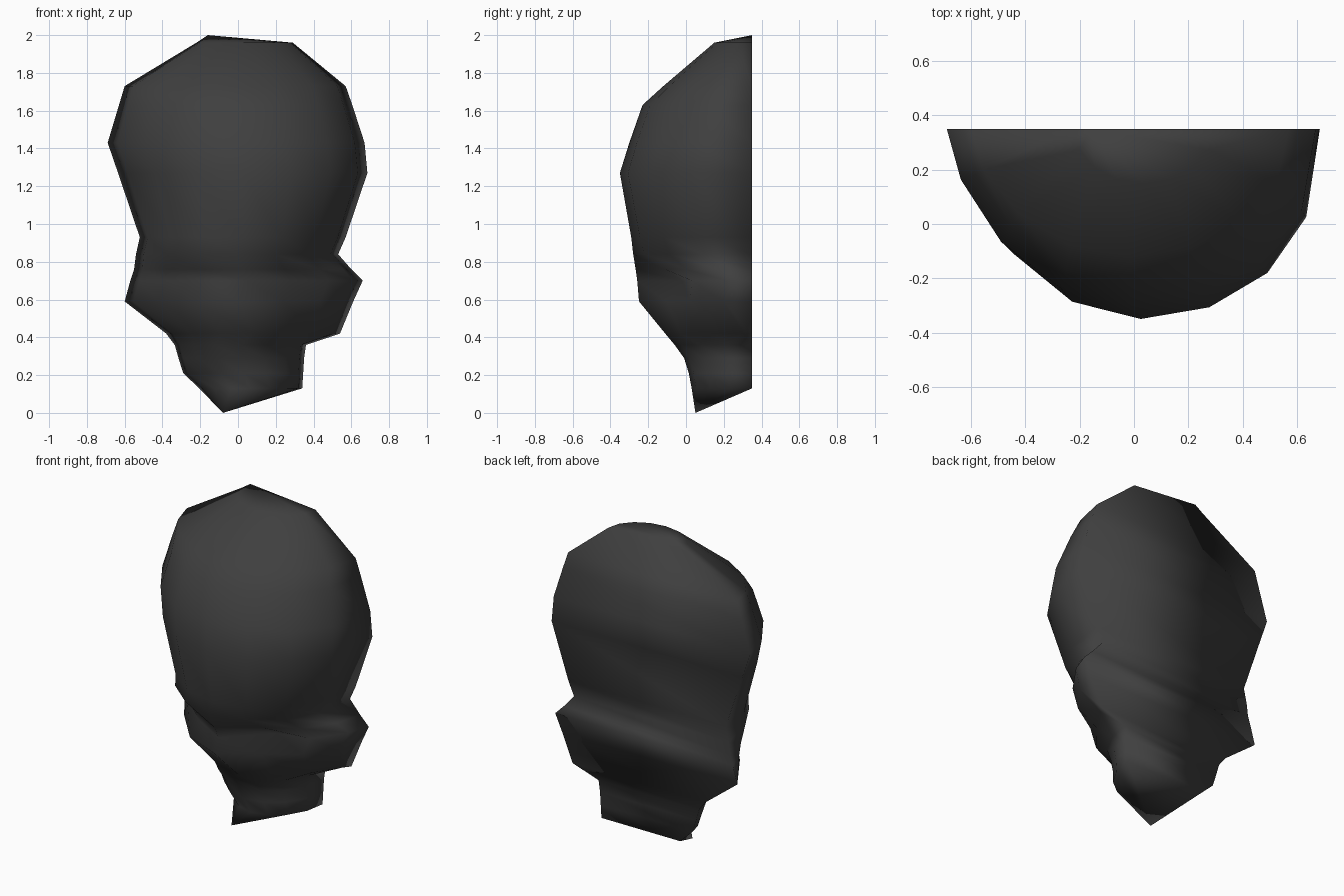
import bpy, bmesh, math

cube = bpy.data.objects.get("Cube")
if cube:
    bpy.data.objects.remove(cube, do_unlink=True)

BACK = 0.35
SEGMENTS = 8

# Cross-sections: height, right edge x, left edge x, front y,
# then how pinched the right and left halves are
SECTIONS = [
    (1.96, -0.22, 0.29, 0.15, 1.0, 1.0),
    (1.73, -0.60, 0.57, -0.12, 1.2, 0.9),
    (1.63, -0.63, 0.605, -0.23, 1.3, 0.9),
    (1.43, -0.69, 0.67, -0.30, 1.3, 0.8),
    (1.27, -0.635, 0.685, -0.35, 1.2, 0.8),
    (0.93, -0.52, 0.57, -0.29, 1.0, 0.9),
    (0.84, -0.54, 0.53, -0.28, 1.1, 0.9),
    (0.76, -0.55, 0.60, -0.27, 1.3, 1.3),
    (0.70, -0.57, 0.66, -0.265, 1.6, 1.6),
    (0.59, -0.60, 0.61, -0.25, 2.2, 1.4),
    (0.42, -0.38, 0.54, -0.11, 1.4, 2.4),
    (0.36, -0.335, 0.36, -0.06, 1.4, 1.1),
    (0.29, -0.315, 0.35, -0.01, 1.4, 1.0),
    (0.21, -0.29, 0.345, 0.015, 1.4, 1.0),
    (0.13, -0.205, 0.34, 0.03, 1.2, 1.0),
]

# Eye hollows: x, z, radius x, radius z, depth
HOLLOWS = [(0.30, 0.68, 0.14, 0.12, 0.18), (-0.28, 0.73, 0.14, 0.07, 0.13)]


def hollow_depth(x, z):
    return sum(d * math.exp(-((x - cx) / rx) ** 2 - ((z - cz) / rz) ** 2)
               for cx, cz, rx, rz, d in HOLLOWS)


def add_section(bm, z, right, left, front, pinch_right, pinch_left):
    ring = []
    for i in range(SEGMENTS + 1):
        angle = math.pi * i / SEGMENTS
        x = (right + left) / 2 - (left - right) / 2 * math.cos(angle)
        pinch = pinch_right if i < SEGMENTS / 2 else pinch_left
        reach = abs(math.sin(angle)) ** pinch
        y = BACK - (BACK - front) * reach
        if 0 < i < SEGMENTS:
            y = min(y + hollow_depth(x, z), BACK - 0.02)
        ring.append(bm.verts.new((x, y, z)))
    return ring


# Loft the sections into a closed half head with a flat back
bm = bmesh.new()
rings = [add_section(bm, *section) for section in SECTIONS]
count = SEGMENTS + 1
for upper, lower in zip(rings, rings[1:]):
    for i in range(count):
        j = (i + 1) % count
        bm.faces.new((upper[i], upper[j], lower[j], lower[i]))

# Crown and chin points close the ends
for ring, point in ((rings[0], (-0.16, BACK, 2.0)), (rings[-1], (-0.08, 0.05, 0.0))):
    tip = bm.verts.new(point)
    for i in range(count):
        bm.faces.new((ring[i], ring[(i + 1) % count], tip))

bmesh.ops.recalc_face_normals(bm, faces=bm.faces)
for face in bm.faces:
    face.smooth = True
mesh = bpy.data.meshes.new("half_skull")
bm.to_mesh(mesh)
bm.free()

# Charcoal finish
charcoal = bpy.data.materials.new("charcoal")
charcoal.use_nodes = True
colour = (0.05, 0.05, 0.05, 1)
charcoal.diffuse_color = colour
charcoal.node_tree.nodes["Principled BSDF"].inputs["Base Color"].default_value = colour
mesh.materials.append(charcoal)

skull = bpy.data.objects.new("half_skull", mesh)
bpy.context.collection.objects.link(skull)
